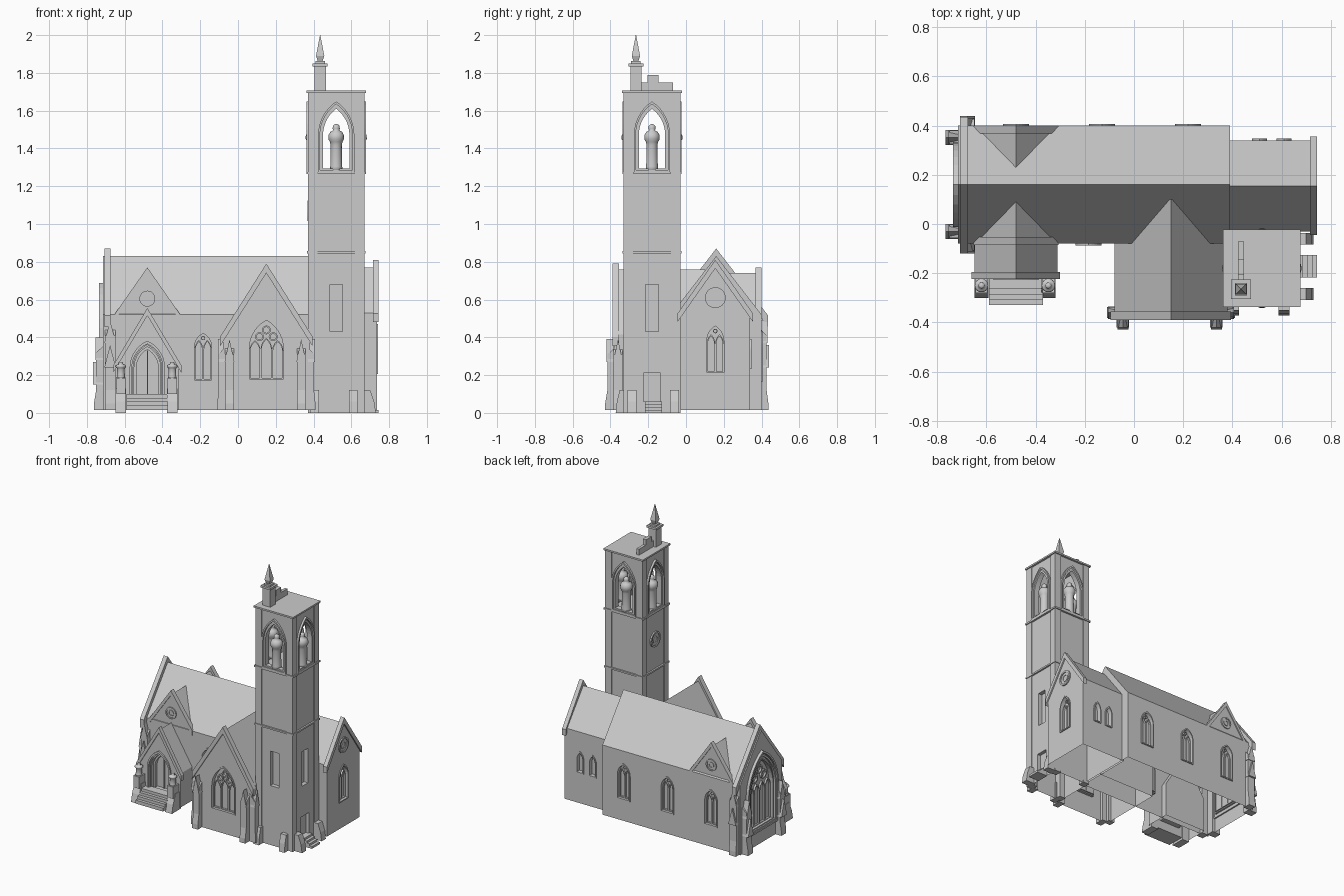
import bpy, bmesh
from math import sin, cos, pi, atan2, radians
from mathutils import Matrix

if "Cube" in bpy.data.objects:
    bpy.data.objects.remove(bpy.data.objects["Cube"])

# ---------- helpers: a "place" is (x, y, facing angle); 0 faces the front ----------
FRONT, RIGHT, BACK, LEFT = 0, 90, 180, -90

def make(name, verts, faces, place=(0, 0, 0), smooth=False):
    bm = bmesh.new()
    vs = [bm.verts.new(v) for v in verts]
    for f in faces:
        bm.faces.new([vs[i] for i in f])
    bmesh.ops.recalc_face_normals(bm, faces=bm.faces)
    bm.transform(Matrix.Translation((place[0], place[1], 0)) @ Matrix.Rotation(radians(place[2]), 4, 'Z'))
    for f in bm.faces:
        f.smooth = smooth
    me = bpy.data.meshes.new(name)
    bm.to_mesh(me)
    bm.free()
    ob = bpy.data.objects.new(name, me)
    bpy.context.collection.objects.link(ob)
    return ob

def prism(name, pts, d0, d1, place=(0, 0, 0)):
    n = len(pts)
    verts = [(u, -d, z) for d in (d0, d1) for u, z in pts]
    faces = [range(n), range(n, 2 * n)] + [(i, (i + 1) % n, n + (i + 1) % n, n + i) for i in range(n)]
    return make(name, verts, faces, place)

def ring(name, outer, inner, d0, d1, place):
    n = len(outer)
    verts = [(u, -d, z) for d in (d0, d1) for p in (outer, inner) for u, z in p]
    faces = []
    for i in range(n):
        j = (i + 1) % n
        for a, b in ((0, 1), (1, 3), (3, 2), (2, 0)):
            faces.append((a * n + i, a * n + j, b * n + j, b * n + i))
    return make(name, verts, faces, place)

def box(name, x0, x1, y0, y1, z0, z1):
    return prism(name, [(x0, z0), (x1, z0), (x1, z1), (x0, z1)], -y1, -y0)

def arch(w, z0, zs, top, u=0, n=7):
    h, r = w / 2, top - zs
    R = (h * h + r * r) / (2 * h)
    a1 = atan2(r, R - h)
    right = [(h, z0)] + [(h - R + R * cos(a1 * i / n), zs + R * sin(a1 * i / n)) for i in range(n)]
    pts = right + [(0, top)] + [(-x, z) for x, z in reversed(right)]
    return [(u + x, z) for x, z in pts]

def circle(r, z, u=0, n=24):
    return [(u + r * cos(2 * pi * i / n), z + r * sin(2 * pi * i / n)) for i in range(n)]

def arch_ring(name, w, z0, zs, top, t, d0, d1, place, u=0):
    ring(name, arch(w + 2 * t, z0 - t, zs, top + 1.4 * t, u), arch(w, z0, zs, top, u), d0, d1, place)

def window(cuts, name, place, w, z0, zs, top, lights=1, t=.008):
    cuts.append(prism(name + "_cutter", arch(w, z0, zs, top), -.025, .03, place))
    arch_ring(name + "_frame", w, z0, zs, top, t, -.02, .007, place)
    if lights > 1:
        s = w / lights
        for i in range(lights):
            u = (i + .5) * s - w / 2
            tall = .012 if abs(u) < .01 else 0
            arch_ring(name + "_light", s - .012, z0 + .005, zs - .015 + tall, zs + s * .6 + tall, .006, -.03, -.012, place, u)
        r = w * .13
        for u, z in [(0, zs + (top - zs) * .66)] + ([(-w * .2, zs + (top - zs) * .42), (w * .2, zs + (top - zs) * .42)] if lights > 2 else []):
            ring(name + "_tracery", circle(r, z, u, 16), circle(r * .65, z, u, 16), -.03, -.012, place)

def rose(name, place, z, r):
    ring(name + "_frame", circle(r, z), circle(r * .78, z), -.01, .008, place)
    prism(name + "_pane", circle(r * .8, z), -.01, .002, place)
    ring(name + "_inner", circle(r * .5, z), circle(r * .36, z), -.01, .006, place)

def coping(name, place, half, top, slope, t, d0, d1):
    low = top - slope * half
    prism(name, [(0, top), (half, low), (half, low - t), (0, top - t), (-half, low - t), (-half, low)], d0, d1, place)

def gable_body(name, half, z0, eave, ridge, depth, place):
    return prism(name, [(-half, z0), (half, z0), (half, eave), (0, ridge), (-half, eave)], -depth, 0, place)

def buttress(name, place, w, out, h, tiers=1):
    x, y, a = place
    side = (x, y, a + 90)
    zs = h - .08
    prof = [(.02, .015), (-out, .015), (-out, .05), (-out * .75, .12), (-out * .75, zs), (.02, zs + .05)]
    prism(name, prof, -w / 2, w / 2, side)
    for k in range(tiers):
        top, d = h - k * .13, out * (.75 + .25 * k)
        g = w / 2 + .003
        prism(name + "_gablet", [(-g, top - .12), (g, top - .12), (0, top)], -.01, d + .004, place)

def stump(name, place, w, out, h=.12):
    prof = [(.02, 0), (-out, 0), (-out * .85, .06), (-out * .5, h), (.02, h)]
    prism(name, prof, -w / 2, w / 2, (place[0], place[1], place[2] + 90))

def lathe(name, prof, x, y, n=14):
    verts = [(r * cos(2 * pi * i / n), r * sin(2 * pi * i / n), z) for r, z in prof for i in range(n)]
    faces = [(k * n + i, k * n + (i + 1) % n, (k + 1) * n + (i + 1) % n, (k + 1) * n + i)
             for k in range(len(prof) - 1) for i in range(n)]
    faces += [range(n), range((len(prof) - 1) * n, len(prof) * n)]
    return make(name, verts, faces, (x, y, 0), True)

def statue(name, x, y, z, h, wide):
    prof = [(.85, 0), (.75, .1), (.7, .55), (.8, .62), (1, .68), (.98, .76), (.75, .83), (.4, .86),
            (.45, .9), (.42, .96), (.2, .99), (.03, 1)]
    lathe(name, [(r * wide, z + v * h) for r, v in prof], x, y)

def carve(ob, cuts):
    for c in cuts:
        m = ob.modifiers.new("cut", 'BOOLEAN')
        m.operation, m.solver, m.object = 'DIFFERENCE', 'EXACT', c
    bpy.context.view_layer.update()
    me = bpy.data.meshes.new_from_object(ob.evaluated_get(bpy.context.evaluated_depsgraph_get()))
    ob.modifiers.clear()
    ob.data = me
    for c in cuts:
        bpy.data.objects.remove(c)
    bm = bmesh.new()          # leave the underside open
    bm.from_mesh(me)
    low = [f for f in bm.faces if f.normal.z < -.9 and f.calc_center_median().z < .03]
    bmesh.ops.delete(bm, geom=low, context='FACES')
    bm.to_mesh(me)
    bm.free()

# ---------- nave with great west window ----------
west = (-.715, .16, LEFT)
nave, cuts = gable_body("nave", .24, .015, .52, .83, 1.105, west), []
window(cuts, "great_window", west, .25, .15, .40, .62, 4)
for k in (1, 2):
    arch_ring("great_window_order", .25 + .036 * k, .15 - .01 * k, .40, .62 + .025 * k, .012, -.01, .008 + .006 * k, west)
window(cuts, "nave_front_window", (-.185, -.08, FRONT), .09, .175, .35, .42, 2)
for x in (-.48, -.13, .22):
    window(cuts, "nave_back_window", (x, .40, BACK), .09, .175, .35, .42, 2)
carve(nave, cuts)
coping("west_coping", west, .275, .87, 1.29, .06, -.04, -.008)
for y in (-.03, .352):
    buttress("west_buttress", (-.715, y, LEFT), .055, .048, .40, 2)
for y, a in ((-.08, FRONT), (.40, BACK)):
    buttress("corner_buttress", (-.677, y, a), .055, .036, .49, 2)

# ---------- roof gables on both sides of the nave ----------
for y, a in ((-.078, FRONT), (.393, BACK)):
    p = (-.48, y, a)
    gable_body("roof_gable", .165, .50, .521, .74, .17, p)
    coping("roof_gable_coping", p, .172, .77, 1.43, .035, -.025, .007)
    rose("roof_gable_rose", p, .605, .042)

# ---------- chancel ----------
east = (.735, .155, RIGHT)
chancel, cuts = gable_body("chancel", .185, .015, .53, .77, .36, east), []
window(cuts, "east_window", east, .09, .215, .38, .46, 2)
for x in (.51, .61):
    window(cuts, "chancel_back_window", (x, .34, BACK), .045, .24, .33, .38)
carve(chancel, cuts)
coping("chancel_coping", east, .2, .81, 1.42, .045, -.02, .01)
rose("east_rose", east, .61, .055)

# ---------- transept ----------
south = (.15, -.38, FRONT)
transept, cuts = gable_body("transept", .23, .015, .415, .76, .48, south), []
window(cuts, "transept_window", south, .18, .18, .34, .49, 3)
carve(transept, cuts)
coping("transept_coping", south, .245, .79, 1.58, .05, -.025, .01)
for x in (-.045, .335):
    buttress("transept_buttress", (x, -.38, FRONT), .045, .048, .39)
for x, a in ((-.08, LEFT), (.38, RIGHT)):
    buttress("transept_side_buttress", (x, -.36, a), .045, .03, .39)

# ---------- porch ----------
pp = (-.48, -.215, FRONT)
porch, cuts = gable_body("porch", .168, .015, .26, .535, .18, pp), []
cuts.append(prism("door_cutter", arch(.15, .09, .24, .36), -.06, .03, pp))
carve(porch, cuts)
for k in range(3):
    arch_ring("door_order", .115 + .024 * k, .09, .24, .335 + .015 * k, .012, -.055 + .02 * k, -.03 + .02 * k, pp)
box("door_center_post", -.483, -.477, -.165, -.15, .09, .33)
coping("porch_coping", pp, .18, .555, 1.68, .04, -.02, .008)
for k in range(4):
    box("porch_step", -.59, -.37, -.33 + .022 * k, -.20, .015, .04 + .02 * k)
for x in (-.62, -.348):
    stump("porch_pedestal", (x, -.215, FRONT), .056, .085, .13)
    box("porch_pedestal_cap", x - .024, x + .024, -.28, -.21, .1, .185)
    statue("porch_statue", x, -.25, .185, .085, .028)

# ---------- tower shaft ----------
TX, TY = .52, -.18
tower, cuts = box("tower_shaft", TX - .143, TX + .143, TY - .143, TY + .143, 0, 1.27), []
def side(a, d=.143):
    return (TX + d * sin(radians(a)), TY - d * cos(radians(a)), a)
for a in (FRONT, RIGHT):
    cuts.append(prism("slot_cutter", [(-.034, .43), (.034, .43), (.034, .68), (-.034, .68)], -.03, .03, side(a)))
cuts.append(prism("door_cutter", [(-.045, .06), (.045, .06), (.045, .21), (-.045, .21)], -.025, .03, side(RIGHT)))
carve(tower, cuts)
for sx in (-1, 1):
    for sy in (-1, 1):
        cx, cy = TX + sx * .125, TY + sy * .125
        box("tower_pilaster", cx - .025, cx + .025, cy - .025, cy + .025, 0, 1.7)
for z, e in ((.85, .155), (1.27, .157), (1.70, .158)):
    box("tower_string_course", TX - e, TX + e, TY - e, TY + e, z - .006, z + .006)
for k in range(4):
    box("tower_step", .66, .745 - .02 * k, -.217, -.127, 0, .016 + .015 * k)
for off in (-.115, .09):
    stump("tower_foot", (TX + off, TY - .15, FRONT), .045, .042)
for off in (-.105, .12):
    stump("tower_foot", (TX + .15, TY + off, RIGHT), .048, .06)
rose("tower_medallion", side(LEFT, .145), 1.07, .055)

# ---------- open belfry with statues ----------
belfry = box("belfry", TX - .143, TX + .143, TY - .143, TY + .143, 1.27, 1.70)
cuts = [box("cavity_cutter", TX - .11, TX + .11, TY - .11, TY + .11, 1.285, 1.68)]
for a in (0, 90):
    cuts.append(prism("opening_cutter", arch(.14, 1.292, 1.47, 1.615), -.2, .2, (TX, TY, a)))
carve(belfry, cuts)
for a in (FRONT, RIGHT, BACK, LEFT):
    arch_ring("belfry_arch", .14, 1.295, 1.47, 1.61, .012, -.03, .006, side(a))
    arch_ring("belfry_hood", .172, 1.285, 1.47, 1.635, .01, -.01, .014, side(a))
    px, py, _ = side(a, .12)
    statue("belfry_statue", px, py, 1.28, .25, .042)

# ---------- turret, spike and stepped parapet on top ----------
box("turret", .405, .465, -.295, -.235, 1.70, 1.84)
box("turret_cap", .395, .475, -.305, -.225, 1.835, 1.85)
box("turret_cap_top", .41, .46, -.29, -.24, 1.85, 1.862)
def quad(r, z):
    return [(.435 + x * r, -.265 + y * r, z) for x, y in ((-1, -1), (1, -1), (1, 1), (-1, 1))]
make("turret_spike", quad(.012, 1.86) + quad(.022, 1.89) + quad(.001, 2.0),
     [(0, 1, 2, 3), (8, 9, 10, 11)] + [(k + i, k + (i + 1) % 4, k + 4 + (i + 1) % 4, k + 4 + i) for k in (0, 4) for i in range(4)])
box("parapet", .425, .445, -.235, -.07, 1.70, 1.75)
box("parapet_step", .422, .448, -.205, -.145, 1.75, 1.79)
